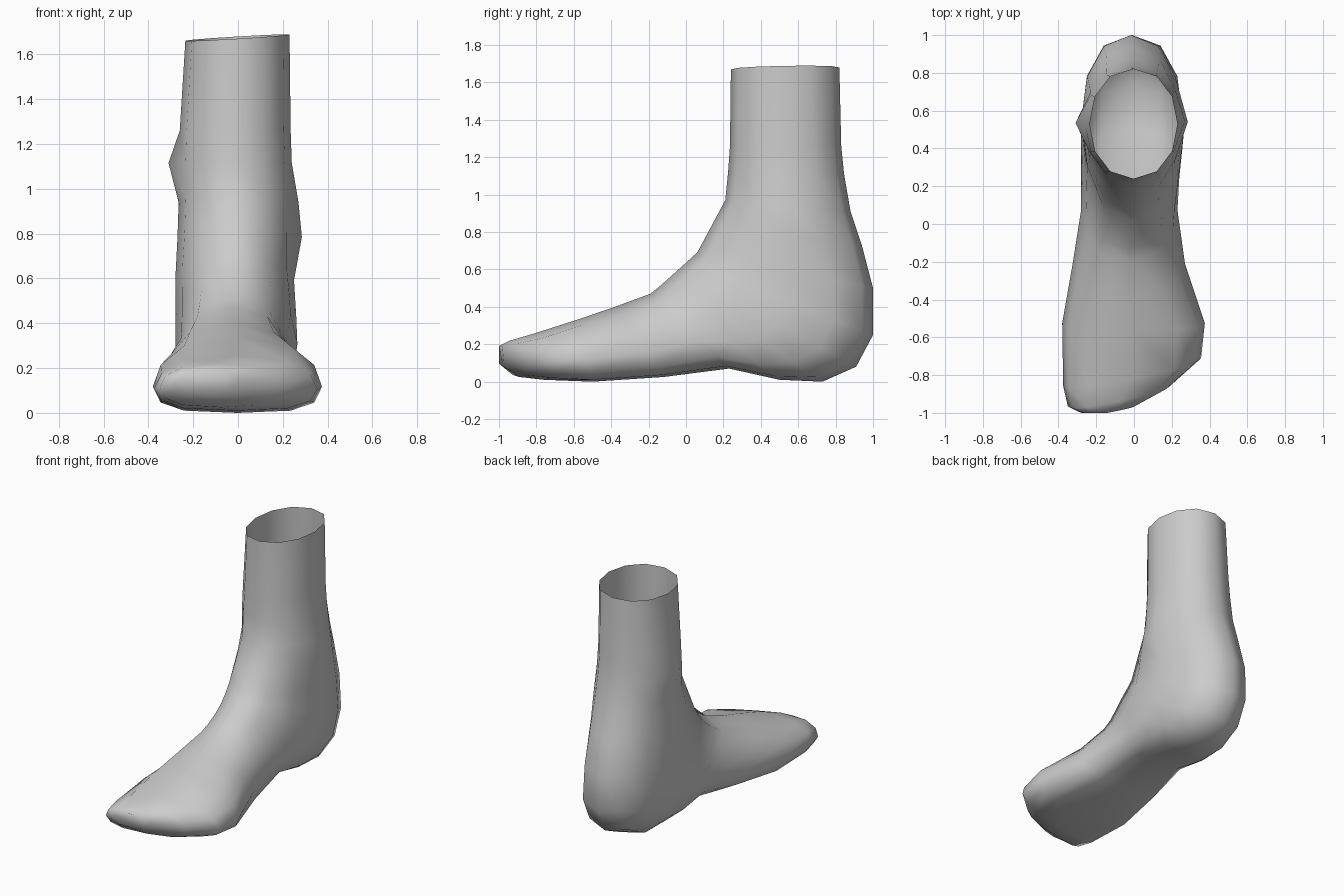
import bpy, bmesh, math
from mathutils import Vector

if "Cube" in bpy.data.objects:
    bpy.data.objects.remove(bpy.data.objects["Cube"])

N = 12  # sides per ring

# Ring stations from leg opening to toes:
# front/dorsal y, z, back/sole y, z, left x, right x
RINGS = [
    (0.24, 1.67, 0.82, 1.68, -0.235, 0.23),
    (0.235, 1.26, 0.83, 1.26, -0.26, 0.235),
    (0.225, 1.12, 0.845, 1.11, -0.265, 0.24),
    (0.21, 0.97, 0.88, 0.91, -0.265, 0.25),
    (0.14, 0.84, 0.94, 0.73, -0.27, 0.25),
    (0.06, 0.69, 1.0, 0.5, -0.28, 0.25),
    (0.01, 0.645, 1.0, 0.25, -0.28, 0.26),
    (-0.04, 0.6, 0.91, 0.08, -0.28, 0.265),
    (-0.09, 0.555, 0.73, 0.0, -0.28, 0.255),
    (-0.14, 0.51, 0.5, 0.01, -0.28, 0.24),
    (-0.19, 0.47, 0.23, 0.07, -0.28, 0.23),
    (-0.38, 0.4, -0.12, 0.025, -0.325, 0.27),
    (-0.57, 0.335, -0.5, 0.0, -0.38, 0.375),
    (-0.82, 0.255, -0.76, 0.01, -0.375, 0.355),
    (-0.94, 0.22, -0.89, 0.025, -0.35, 0.19),
    (-1.0, 0.19, -0.99, 0.09, -0.28, 0.0),
]


def ring_points(index, yf, zf, yb, zb, left, right):
    cx, half = (left + right) / 2, (right - left) / 2
    front, back = Vector((cx, yf, zf)), Vector((cx, yb, zb))
    foot = min(max((index - 4) / 7, 0), 1)      # blend from leg to foot section
    toe = max(index - 12, 0) / 3
    bias = 0.3 * foot * (1 - toe)               # fuller near the sole
    shear = 0.2 if yf < -0.8 else 0             # slanted toe line
    for i in range(N):
        a = 2 * math.pi * i / N
        s, side = math.cos(a), math.sin(a)
        s += bias * (s * s - 1)
        p = back.lerp(front, (1 + s) / 2)
        p.x += half * math.copysign(abs(side) ** (0.92 - 0.25 * foot), side)
        p.y = max(p.y + shear * (p.x - cx), -1)
        yield p


# Foot and lower leg: lofted skin, open at the top, closed at the toes
bm = bmesh.new()
loops = [[bm.verts.new(p) for p in ring_points(k, *r)]
         for k, r in enumerate(RINGS)]
for v in loops[0]:
    v.co.z += 0.06 * v.co.x
for a, b in zip(loops, loops[1:]):
    for i in range(N):
        j = (i + 1) % N
        bm.faces.new((a[i], a[j], b[j], b[i]))
bm.faces.new(loops[-1])

# Ankle bones: inner and outer bumps
right, left = N // 4, 3 * N // 4
loops[2][left].co.x -= 0.045
loops[3][right].co.x += 0.02
loops[4][right].co.x += 0.035

bmesh.ops.recalc_face_normals(bm, faces=bm.faces)
mesh = bpy.data.meshes.new("foot")
bm.to_mesh(mesh)
bm.free()
foot = bpy.data.objects.new("foot", mesh)
bpy.context.collection.objects.link(foot)
mesh.shade_smooth()
